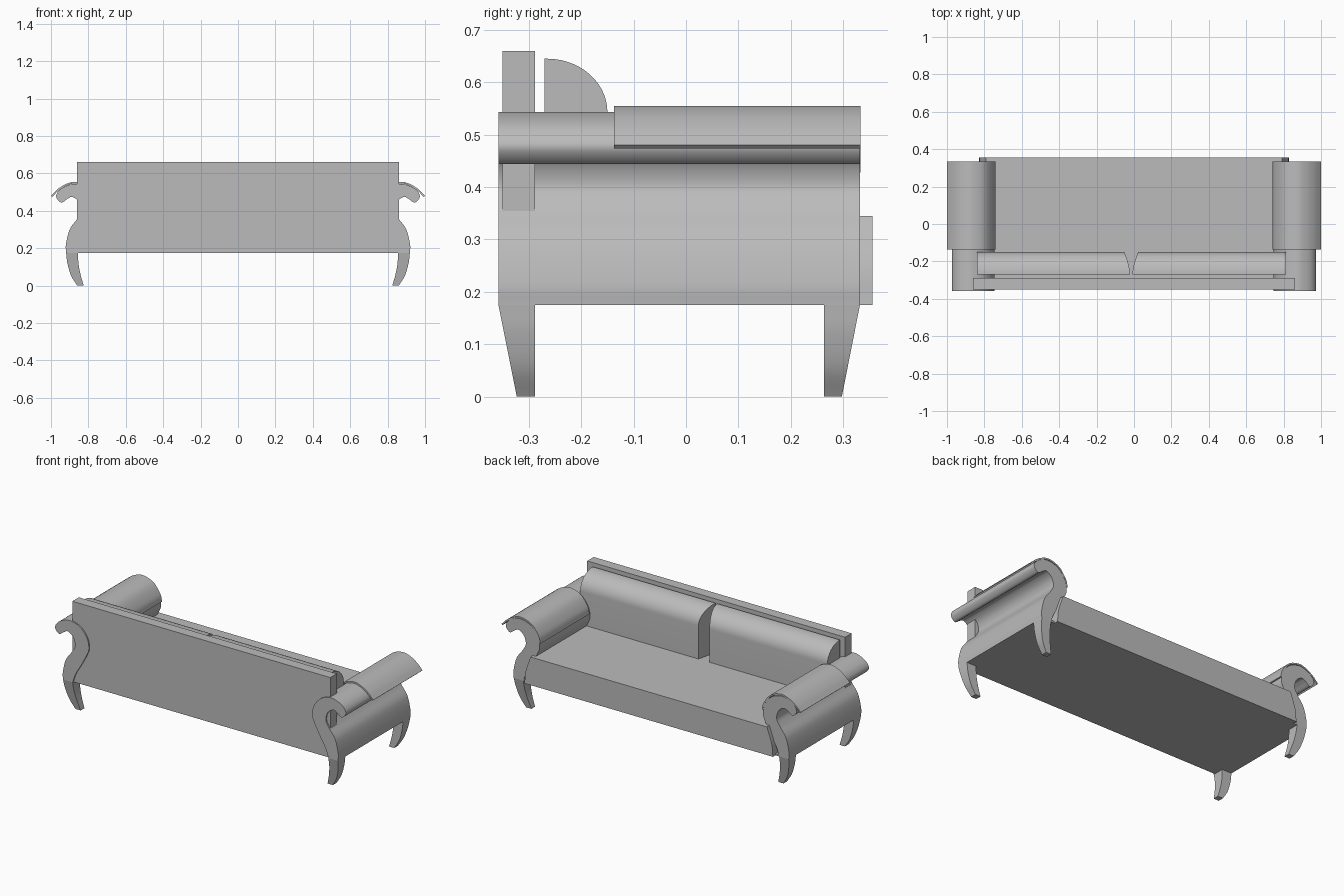
import bpy, bmesh, math
from mathutils import Vector

if "Cube" in bpy.data.objects:
    bpy.data.objects.remove(bpy.data.objects["Cube"])

grey = bpy.data.materials.new("soft grey")
grey.use_nodes = True
GREY = (0.5, 0.5, 0.5, 1)
grey.diffuse_color = GREY
grey.node_tree.nodes["Principled BSDF"].inputs["Base Color"].default_value = GREY


def spline(points, steps=6):
    """Smooth curve through the given 2D points."""
    p = [Vector(q) for q in points]
    p = [2 * p[0] - p[1]] + p + [2 * p[-1] - p[-2]]
    out = []
    for a, b, c, d in zip(p, p[1:], p[2:], p[3:]):
        for i in range(steps):
            t = i / steps
            out.append(b + (c - a) * t / 2 + (2 * a - 5 * b + 4 * c - d) * t**2 / 2
                       + (3 * b - a - 3 * c + d) * t**3 / 2)
    return out + [p[-2]]


def prism(name, outline, start, end, place, adjust=None):
    """Extrude an outline; place(u, v, w) maps it into space."""
    bm = bmesh.new()
    rings = [[bm.verts.new(place(u, v, w)) for u, v in outline] for w in (start, end)]
    bm.faces.new(rings[0])
    bm.faces.new(rings[1])
    n = len(outline)
    for i in range(n):
        j = (i + 1) % n
        bm.faces.new((rings[0][i], rings[0][j], rings[1][j], rings[1][i]))
    if adjust:
        for v in bm.verts:
            adjust(v.co)
    bmesh.ops.recalc_face_normals(bm, faces=bm.faces)
    mesh = bpy.data.meshes.new(name)
    bm.to_mesh(mesh)
    bm.free()
    mesh.materials.append(grey)
    obj = bpy.data.objects.new(name, mesh)
    bpy.context.collection.objects.link(obj)
    bpy.ops.object.select_all(action="DESELECT")
    obj.select_set(True)
    bpy.context.view_layer.objects.active = obj
    bpy.ops.object.shade_smooth_by_angle(angle=math.radians(32))
    return obj


def along_y(side):
    return lambda u, v, w: (side * u, w, v)


def along_x(u, v, w):
    return (w, u, v)


BASE = 0.175

# Scroll arm section: outer side up, round the scroll, inner side down
arm = spline([(0.919, BASE), (0.92, 0.22), (0.90, 0.30), (0.86, 0.357), (0.838, 0.40),
              (0.85, 0.447), (0.885, 0.474), (0.912, 0.464), (0.945, 0.444),
              (0.972, 0.475), (0.955, 0.51), (0.915, 0.534), (0.868, 0.543),
              (0.805, 0.522), (0.76, 0.47), (0.746, 0.41), (0.76, 0.365),
              (0.80, 0.29), (0.835, 0.23), (0.855, BASE)])

# Curved leg section
leg = (spline([(0.919, BASE), (0.912, 0.12), (0.893, 0.055), (0.86, 0)])
       + spline([(0.825, 0), (0.842, 0.06), (0.853, 0.12), (0.855, BASE)]))

# Thin cover section draped over the arm
cover_top = spline([(1.0, 0.48), (0.965, 0.515), (0.92, 0.543), (0.868, 0.555),
                    (0.80, 0.533), (0.753, 0.475), (0.74, 0.43)])
cover_under = []
for i, q in enumerate(cover_top):
    t = cover_top[min(i + 1, len(cover_top) - 1)] - cover_top[max(i - 1, 0)]
    cover_under.append(q + Vector((-t.y, t.x)).normalized() * 0.009)
cover = cover_top + cover_under[::-1]


def leg_taper(outer, inner):
    """Slope the outer face of a leg in towards its foot."""
    def adjust(co):
        if abs(co.y - outer) < 0.001:
            co.y += (inner - outer) * 0.5 * (1 - co.z / BASE)
    return adjust


for side, word in ((1, "left"), (-1, "right")):
    place = along_y(side)
    prism(word + "_arm", arm, -0.358, 0.332, place)
    prism(word + "_arm_cover", cover, -0.137, 0.333, place)
    prism(word + "_front_leg", leg, -0.358, -0.288, place, leg_taper(-0.358, -0.288))
    prism(word + "_rear_leg", leg, 0.263, 0.332, place, leg_taper(0.332, 0.263))

# Seat, with sides following the inside of the arms
seat_side = spline([(0.83, BASE), (0.822, 0.25), (0.79, 0.345)])
seat = seat_side + [Vector((-q.x, q.y)) for q in reversed(seat_side)]
prism("seat", seat, -0.30, 0.356, along_y(1))

# Underside plate closing the base between the arms
base = [(0.856, BASE), (0.856, 0.185), (-0.856, 0.185), (-0.856, BASE)]
prism("base_plate", base, -0.30, 0.332, along_y(1))

# Back panel
panel = [(-0.35, BASE), (-0.288, BASE), (-0.288, 0.66), (-0.35, 0.66)]
prism("back_panel", panel, -0.862, 0.862, along_x)

# Back cushions: quarter-round top, inner ends curving apart towards the sitter
arc = [(-0.265 + 0.115 * math.sin(a), 0.543 + 0.102 * math.cos(a))
       for a in (math.pi / 2 * i / 14 for i in range(15))]
front_wall = [(-0.15, 0.34), (-0.27, 0.34), (-0.27, 0.645)]
MIDDLE = -0.015


def part_ends(co):
    """Open the gap between the cushions with a curved flare."""
    if abs(co.x - MIDDLE) < 0.01:
        t = max(0, (co.y + 0.265) / 0.115)
        co.x += math.copysign(0.005 + 0.03 * t**1.6, co.x - MIDDLE)


prism("left_cushion", arc + front_wall, MIDDLE + 0.002, 0.812, along_x, part_ends)
prism("right_cushion", arc + front_wall, -0.84, MIDDLE - 0.002, along_x, part_ends)
